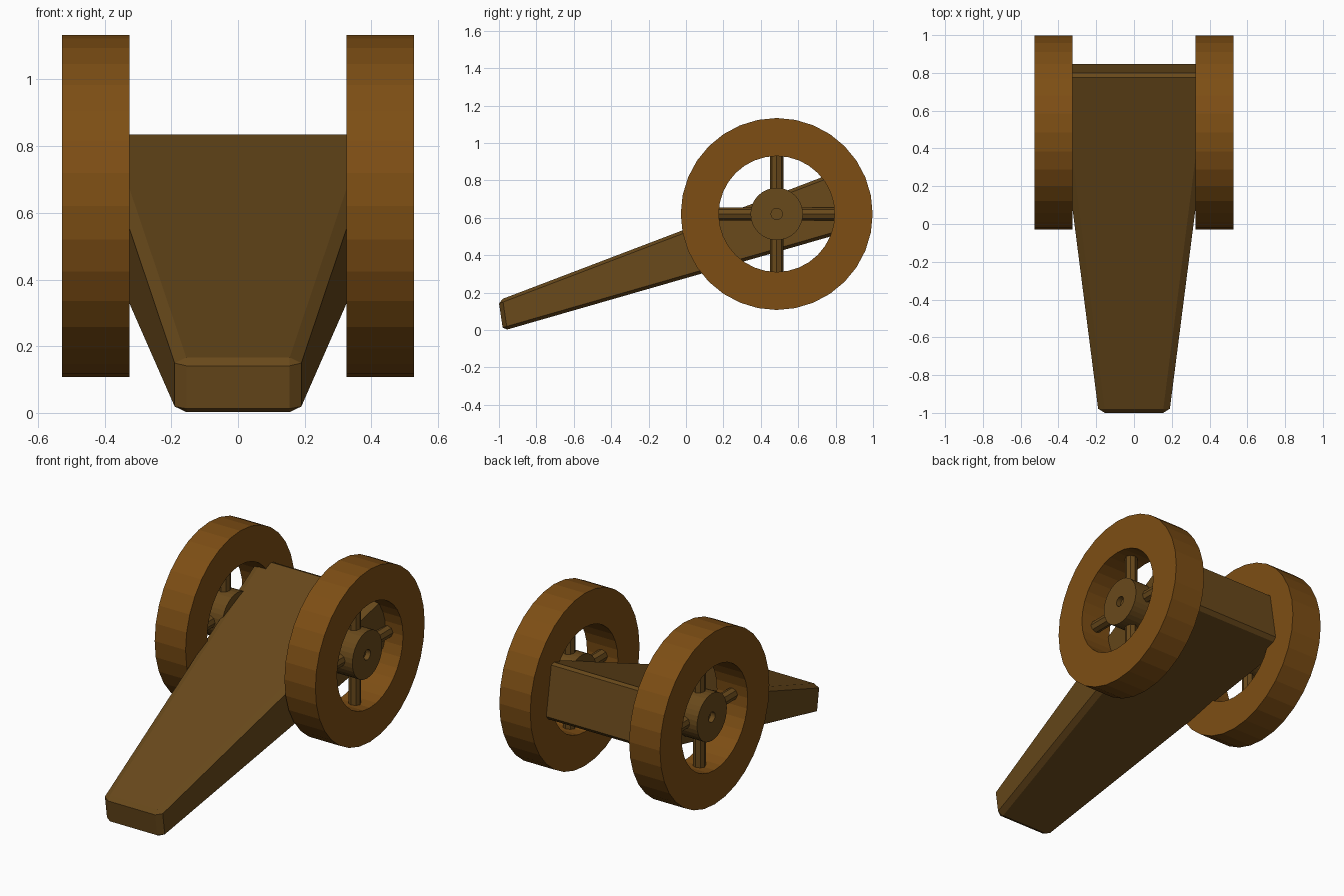
import bpy, bmesh
from math import cos, sin, pi
from mathutils import Vector, Matrix

if "Cube" in bpy.data.objects:
    bpy.data.objects.remove(bpy.data.objects["Cube"])

CENTRE_Y, CENTRE_Z = 0.485, 0.62


def material(name, rgb):
    m = bpy.data.materials.new(name)
    m.diffuse_color = (*rgb, 1)
    m.use_nodes = True
    m.node_tree.nodes["Principled BSDF"].inputs["Base Color"].default_value = m.diffuse_color
    return m


dark_wood = material("dark_wood", (0.141, 0.067, 0.011))
rim_wood = material("rim_wood", (0.205, 0.076, 0.007))


def make_object(name, bm, mat):
    bmesh.ops.recalc_face_normals(bm, faces=bm.faces)
    mesh = bpy.data.meshes.new(name)
    bm.to_mesh(mesh)
    bm.free()
    mesh.materials.append(mat)
    ob = bpy.data.objects.new(name, mesh)
    bpy.context.collection.objects.link(ob)
    return ob


def ring(name, x0, x1, outer, inner, n, mat):
    """Square-section ring around the axle line."""
    bm = bmesh.new()
    section = [(x0, inner), (x0, outer), (x1, outer), (x1, inner)]
    loops = []
    for i in range(n):
        a = 2 * pi * i / n
        loops.append([bm.verts.new((x, CENTRE_Y + r * cos(a), CENTRE_Z + r * sin(a)))
                      for x, r in section])
    for i in range(n):
        p, q = loops[i], loops[(i + 1) % n]
        for j in range(4):
            k = (j + 1) % 4
            bm.faces.new((p[j], p[k], q[k], q[j]))
    return make_object(name, bm, mat)


def rod(name, start, end, radius, n, mat):
    start, end = Vector(start), Vector(end)
    d = end - start
    rot = d.to_track_quat('Z', 'Y').to_matrix().to_4x4()
    bm = bmesh.new()
    bmesh.ops.create_cone(bm, cap_ends=True, segments=n, radius1=radius, radius2=radius,
                          depth=d.length,
                          matrix=Matrix.Translation((start + end) / 2) @ rot)
    return make_object(name, bm, mat)


# Sloping tapered trail with chamfered edges: (half width, y, z) at each end
ends = {
    ("front", "top"): (0.19, -1.002, 0.158), ("front", "bottom"): (0.19, -0.978, -0.004),
    ("rear", "top"): (0.415, 0.797, 0.843), ("rear", "bottom"): (0.415, 0.85, 0.522),
}
bm = bmesh.new()
for (end, level), (w, y, z) in ends.items():
    _, y2, z2 = ends[("rear" if end == "front" else "front", level)]
    _, y3, z3 = ends[(end, "bottom" if level == "top" else "top")]
    along = Vector((0, y2 - y, z2 - z)).normalized() * 0.023
    upright = Vector((0, y3 - y, z3 - z)).normalized() * 0.017
    for s in (-1, 1):
        corner = Vector((s * w, y, z))
        inward = Vector((-s * 0.035, 0, 0))
        for p in (along + upright, along + inward, upright + inward):
            bm.verts.new(corner + p)
bmesh.ops.convex_hull(bm, input=bm.verts)
bmesh.ops.dissolve_limit(bm, angle_limit=0.02, verts=bm.verts, edges=bm.edges)
make_object("trail", bm, dark_wood)

# Axle through the trail, ending just inside the hubs
rod("axle", (-0.48, CENTRE_Y, CENTRE_Z), (0.48, CENTRE_Y, CENTRE_Z), 0.031, 12, dark_wood)

# Wheels
for side, s in (("left", -1), ("right", 1)):
    ring(f"{side}_rim", s * 0.325, s * 0.528, 0.513, 0.31, 32, rim_wood)
    ring(f"{side}_hub", s * 0.345, s * 0.51, 0.14, 0.03, 32, dark_wood)
    for i in range(4):
        dy, dz = cos(i * pi / 2), sin(i * pi / 2)
        rod(f"{side}_spoke_{i + 1}",
            (s * 0.4275, CENTRE_Y + 0.1 * dy, CENTRE_Z + 0.1 * dz),
            (s * 0.4275, CENTRE_Y + 0.33 * dy, CENTRE_Z + 0.33 * dz), 0.035, 8, dark_wood)
